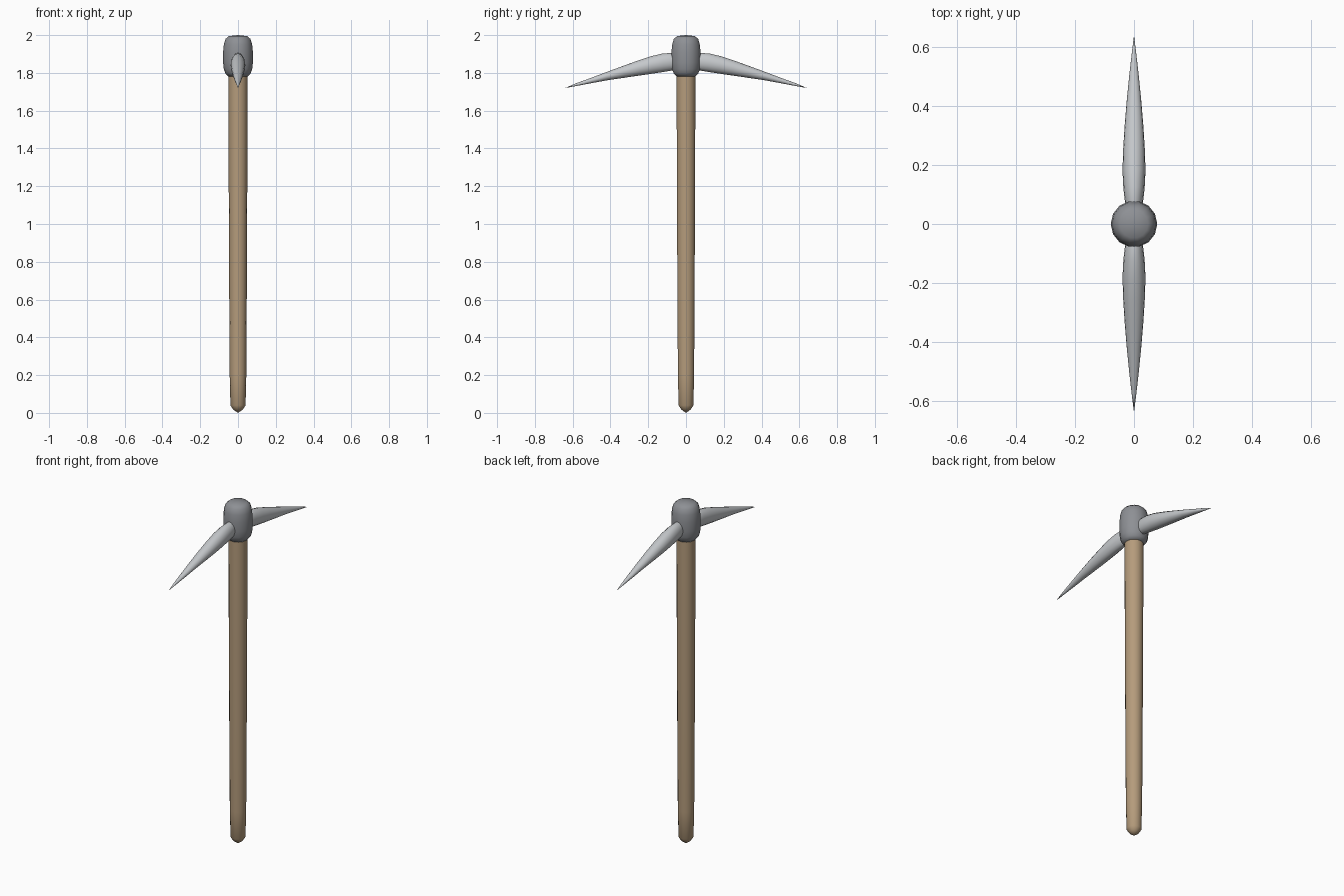
import bpy, bmesh, math

if "Cube" in bpy.data.objects:
    bpy.data.objects.remove(bpy.data.objects["Cube"])

SIDES = 14


def material(name, rgb):
    m = bpy.data.materials.new(name)
    m.diffuse_color = (*rgb, 1)
    m.use_nodes = True
    m.node_tree.nodes["Principled BSDF"].inputs["Base Color"].default_value = m.diffuse_color
    return m


def loft(name, rings, mat, tip=None, tail=None, angle=50):
    """Skin a list of rings (lists of points), closing ends at tail/tip points."""
    bm = bmesh.new()
    loops = [[bm.verts.new(p) for p in ring] for ring in rings]
    n = len(loops[0])
    for a, b in zip(loops, loops[1:]):
        for i in range(n):
            j = (i + 1) % n
            bm.faces.new((a[i], a[j], b[j], b[i]))
    for loop, end in ((loops[0], tail), (loops[-1], tip)):
        if end is None:
            bm.faces.new(loop)
        else:
            v = bm.verts.new(end)
            for i in range(n):
                bm.faces.new((loop[i], loop[(i + 1) % n], v))
    bmesh.ops.recalc_face_normals(bm, faces=bm.faces)
    mesh = bpy.data.meshes.new(name)
    bm.to_mesh(mesh)
    bm.free()
    mesh.materials.append(mat)
    ob = bpy.data.objects.new(name, mesh)
    bpy.context.collection.objects.link(ob)
    bpy.ops.object.select_all(action='DESELECT')
    bpy.context.view_layer.objects.active = ob
    ob.select_set(True)
    bpy.ops.object.shade_smooth_by_angle(angle=math.radians(angle))
    return ob


def circle(r, z):
    return [(r * math.cos(2 * math.pi * i / SIDES), r * math.sin(2 * math.pi * i / SIDES), z)
            for i in range(SIDES)]


wood = material("wood", (0.46, 0.33, 0.2))
iron = material("iron", (0.27, 0.28, 0.3))
steel = material("steel", (0.56, 0.58, 0.6))

# Handle: slightly widening shaft with a pointed foot
shaft = [(0.026, 0.018), (0.040, 0.04), (0.044, 0.2), (0.047, 0.72), (0.050, 1.4), (0.051, 1.84)]
loft("handle", [circle(r, z) for r, z in shaft], wood, tail=(0, 0, 0))

# Collar: rounded socket holding the blades
socket = [(0.052, 1.782), (0.067, 1.797), (0.075, 1.82), (0.079, 1.855), (0.079, 1.91),
          (0.075, 1.95), (0.066, 1.98), (0.048, 1.995)]
loft("collar", [circle(r, z) for r, z in socket], iron, tip=(0, 0, 2.0))

# Spikes: drooping tapered blade, mirrored front to back (y, z, half width, half height)
sections = [(0.03, 1.862, 0.022, 0.034), (0.07, 1.86, 0.030, 0.046), (0.12, 1.854, 0.036, 0.048),
            (0.18, 1.842, 0.039, 0.045), (0.25, 1.825, 0.037, 0.038), (0.33, 1.805, 0.032, 0.030),
            (0.42, 1.782, 0.0245, 0.0205), (0.51, 1.757, 0.0155, 0.0125), (0.58, 1.738, 0.0075, 0.007)]
rings = []
for y, z, w, h in sections:
    lean = 0.28 * min(1, y / 0.25)
    rings.append([(w * math.cos(a), y + h * lean * math.sin(a), z + h * math.sin(a))
                  for a in (2 * math.pi * i / 16 for i in range(16))])
spikes = loft("spikes", rings, steel, tip=(0, 0.64, 1.72))
mirror = spikes.modifiers.new("mirror", 'MIRROR')
mirror.use_axis = (False, True, False)
mirror.use_mirror_merge = False
